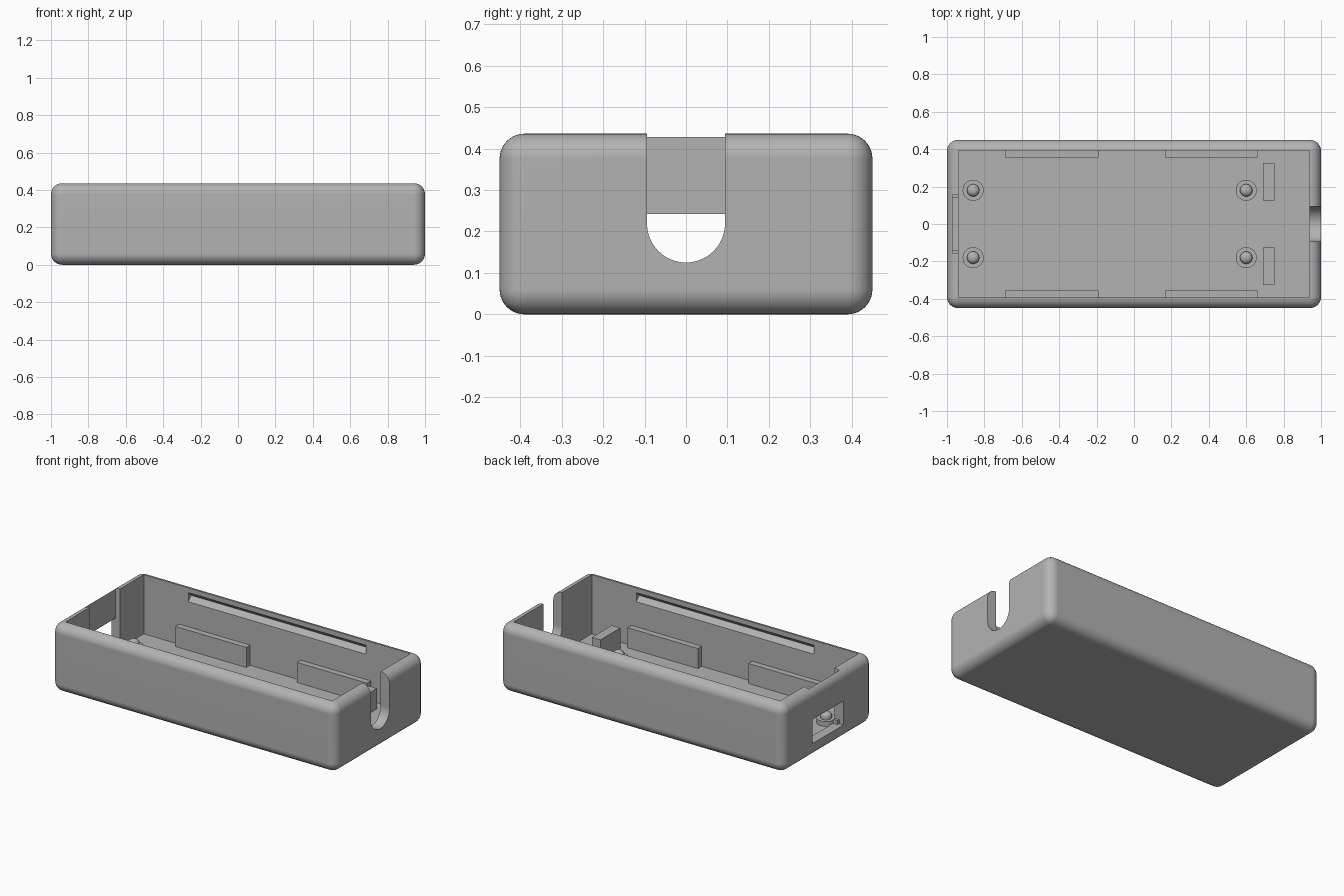
import bpy, bmesh, math
from mathutils import Matrix, Vector

if "Cube" in bpy.data.objects:
    bpy.data.objects.remove(bpy.data.objects["Cube"])

grey = bpy.data.materials.new("plain grey plastic")
grey.use_nodes = True
colour = (0.45, 0.45, 0.45, 1)
grey.diffuse_color = colour
grey.node_tree.nodes["Principled BSDF"].inputs["Base Color"].default_value = colour

HEIGHT, FLOOR = 0.436, 0.06
IN_X, IN_Y = 0.938, 0.393


def add_object(name, bm):
    bmesh.ops.recalc_face_normals(bm, faces=bm.faces)
    mesh = bpy.data.meshes.new(name)
    bm.to_mesh(mesh)
    bm.free()
    mesh.materials.append(grey)
    obj = bpy.data.objects.new(name, mesh)
    bpy.context.collection.objects.link(obj)
    return obj


def box(name, low, high):
    low, high = Vector(low), Vector(high)
    bm = bmesh.new()
    bmesh.ops.create_cube(bm, size=1, matrix=Matrix.Translation((low + high) / 2)
                          @ Matrix.Diagonal((high - low).to_4d()))
    return add_object(name, bm)


def prism(name, points, offset):
    bm = bmesh.new()
    face = bm.faces.new([bm.verts.new(p) for p in points])
    moved = bmesh.ops.extrude_face_region(bm, geom=[face])["geom"]
    bmesh.ops.translate(bm, vec=offset,
                        verts=[v for v in moved if isinstance(v, bmesh.types.BMVert)])
    return add_object(name, bm)


def lathe(name, profile, centre, steps=40):
    bm = bmesh.new()
    verts = [bm.verts.new((r, 0, z)) for r, z in profile]
    edges = [bm.edges.new(pair) for pair in zip(verts, verts[1:])]
    bmesh.ops.spin(bm, geom=verts + edges, cent=(0, 0, 0), axis=(0, 0, 1),
                   angle=math.tau, steps=steps)
    bmesh.ops.remove_doubles(bm, verts=bm.verts, dist=0.0005)
    bmesh.ops.translate(bm, verts=bm.verts, vec=centre)
    return add_object(name, bm)


def activate(obj):
    bpy.ops.object.select_all(action="DESELECT")
    obj.select_set(True)
    bpy.context.view_layer.objects.active = obj


def cut(obj, cutter):
    mod = obj.modifiers.new("cut", "BOOLEAN")
    mod.operation, mod.solver, mod.object = "DIFFERENCE", "EXACT", cutter
    activate(obj)
    bpy.ops.object.modifier_apply(modifier=mod.name)
    bpy.data.objects.remove(cutter)


# Rounded outer shell
shell = box("case_shell", (-1, -0.45, 0), (1, 0.45, HEIGHT))
bevel = shell.modifiers.new("round", "BEVEL")
bevel.width, bevel.segments = 0.06, 10
activate(shell)
bpy.ops.object.modifier_apply(modifier=bevel.name)

# Open cavity
cut(shell, box("cavity", (-IN_X, -IN_Y, FLOOR), (IN_X, IN_Y, 1)))

# Cable slot with a round bottom in the +x wall
radius, centre_z = 0.094, 0.219
arc = [(0.9, radius * math.cos(a), centre_z + radius * math.sin(a))
       for a in (math.pi * (1 + i / 32) for i in range(33))]
cut(shell, prism("cable_slot", arc + [(0.9, radius, 1), (0.9, -radius, 1)], (0.2, 0, 0)))

# Recess and window in the -x wall
cut(shell, box("wall_recess", (-0.97, -0.155, 0.09), (-0.9, 0.155, 1)))
cut(shell, box("port_window", (-1.1, -0.155, 0.09), (-0.9, 0.155, 0.242)))

# V-shaped lid grooves along both long walls
for side in (-1, 1):
    groove = [(-0.625, side * y, z) for y, z in
              ((0.38, 0.335), (0.422, 0.377), (0.38, 0.419))]
    cut(shell, prism("lid_groove", groove, (1.25, 0, 0)))

parts = []
for side, word in ((-1, "front"), (1, "back")):
    # Low ribs against the long walls
    for x0, x1, end in ((-0.69, -0.19, "right"), (0.165, 0.66, "left")):
        ys = sorted((side * 0.355, side * (IN_Y + 0.01)))
        parts.append(box(f"{word}_{end}_rib", (x0, ys[0], FLOOR - 0.01), (x1, ys[1], 0.188)))
    # Stop blocks near the slot
    ys = sorted((side * 0.125, side * 0.325))
    parts.append(box(f"{word}_stop_block", (0.69, ys[0], FLOOR - 0.01), (0.75, ys[1], 0.19)))
    # Small ledges at the window corners
    ys = sorted((side * 0.138, side * 0.16))
    parts.append(box(f"{word}_window_ledge", (-0.97, ys[0], 0.08), (-IN_X, ys[1], 0.115)))
    # Board standoffs with a domed locating pin
    for x, end in ((-0.86, "right"), (0.6, "left")):
        dome = [(0.033 * math.cos(a), 0.105 + 0.025 * math.sin(a))
                for a in (math.radians(12 * i) for i in range(7))]
        profile = [(0, 0.05), (0.056, 0.05), (0.056, 0.09), (0.033, 0.09)] + dome + [(0, dome[-1][1])]
        parts.append(lathe(f"{word}_{end}_standoff", profile, (x, side * 0.18, 0)))

# Smooth rounded surfaces, keep hard edges
for obj in [shell] + parts:
    activate(obj)
    bpy.ops.object.shade_smooth_by_angle(angle=math.radians(30))
weighted = shell.modifiers.new("even shading", "WEIGHTED_NORMAL")
weighted.keep_sharp = True
